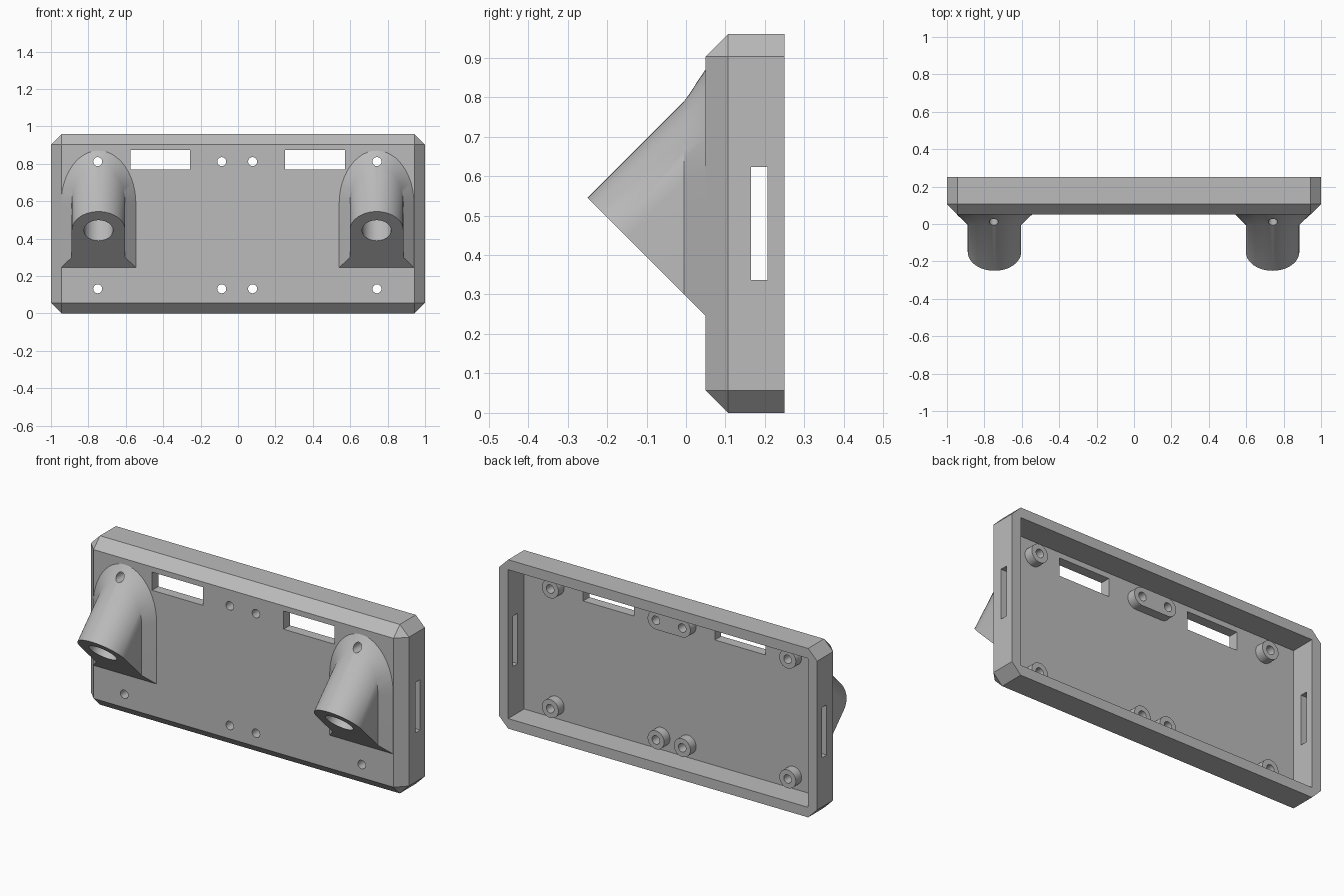
import bpy, bmesh
from math import sin, cos, pi, radians, sqrt
from mathutils import Vector

if "Cube" in bpy.data.objects:
    bpy.data.objects.remove(bpy.data.objects["Cube"])

grey = bpy.data.materials.new("plain grey")
grey.use_nodes = True
GREY = (0.5, 0.5, 0.5, 1)
grey.diffuse_color = GREY
grey.node_tree.nodes["Principled BSDF"].inputs["Base Color"].default_value = GREY

# Main dimensions
FRONT, BACK, HEIGHT, WALL = 0.05, 0.25, 0.96, 0.057
FLOOR = FRONT + WALL
MOUNT_X = (-0.746, 0.741)
HOLE_X = (-0.75, -0.087, 0.078, 0.743)
HOLE_Z = (0.132, 0.812)


def finish(name, bm):
    bmesh.ops.recalc_face_normals(bm, faces=bm.faces)
    mesh = bpy.data.meshes.new(name)
    bm.to_mesh(mesh)
    bm.free()
    mesh.materials.append(grey)
    obj = bpy.data.objects.new(name, mesh)
    bpy.context.collection.objects.link(obj)
    return obj


def hull(name, points):
    """Convex solid around a set of points."""
    bm = bmesh.new()
    for p in points:
        bm.verts.new(p)
    bmesh.ops.convex_hull(bm, input=bm.verts)
    bmesh.ops.dissolve_limit(bm, angle_limit=radians(1), verts=bm.verts, edges=bm.edges)
    return finish(name, bm)


def box(name, x, y, z):
    return hull(name, [(a, b, c) for a in x for b in y for c in z])


def rings(start, end, r, n=32):
    """Points of the two end circles of a cylinder lying in the yz plane."""
    start, end = Vector(start), Vector(end)
    side = Vector((1, 0, 0))
    up = (end - start).normalized().cross(side)
    turn = [2 * pi * i / n for i in range(n)]
    return [c + r * (cos(t) * side + sin(t) * up) for c in (start, end) for t in turn]


def cut(obj, cutters):
    for c in cutters:
        mod = obj.modifiers.new("cut", 'BOOLEAN')
        mod.operation, mod.solver, mod.object = 'DIFFERENCE', 'EXACT', c
    bpy.context.view_layer.update()
    mesh = bpy.data.meshes.new_from_object(
        obj.evaluated_get(bpy.context.evaluated_depsgraph_get()))
    obj.modifiers.clear()
    obj.data = mesh


def arch(cx, w, cz, rz, bottom, y_of, n=24):
    """Arch outline: two legs and a half ellipse; y_of gives the depth at each z."""
    pts = [(w, bottom)]
    pts += [(w * cos(pi * i / n), cz + rz * sin(pi * i / n)) for i in range(n + 1)]
    pts += [(-w, bottom)]
    return [(cx + x, y_of(z), z) for x, z in pts]


# Tray with chamfered front and corners
zs = (0, HEIGHT)
outer = [(sx * (1 - WALL), FRONT, z) for sx in (-1, 1) for z in (WALL, HEIGHT - WALL)]
for sx in (-1, 1):
    for y in (FRONT + WALL, BACK):
        outer += [(sx * (1 - WALL), y, z) for z in zs]
        outer += [(sx, y, z) for z in (WALL, HEIGHT - WALL)]
tray = hull("tray", outer)

# Cutters shared by the parts
cavity = box("cavity_cutter", (WALL - 1, 1 - WALL), (FLOOR, BACK + 0.1), (WALL, HEIGHT - WALL))
side_slot = box("side_slot_cutter", (-1.1, 1.1), (0.165, 0.207), (0.337, 0.623))
windows = [box("window_cutter", (x, x + 0.32), (0, FLOOR + 0.05), (0.77, 0.873))
           for x in (-0.576, 0.252)]
screw_holes = [hull("screw_hole_cutter", rings((x, -0.4, z), (x, 0.3, z), 0.024))
               for x in HOLE_X for z in HOLE_Z]
cut(tray, [cavity, side_slot] + windows + screw_holes)
parts = [tray]

# Angled tube mounts, flared where they meet the tray
R, FLARE, TIP_Y, TIP_Z = 0.143, 0.2, -0.25, 0.545
SOCKET_Y, SOCKET_Z = TIP_Y + R / sqrt(2), TIP_Z - R / sqrt(2)
MID = -0.005
bores = []
for cx in MOUNT_X:
    slope = lambda z: TIP_Y + TIP_Z - z
    mid_z = SOCKET_Z + MID - SOCKET_Y
    low_mid, low_base = TIP_Z + TIP_Y - MID, TIP_Z + TIP_Y - FRONT
    outlines = [
        arch(cx, R, SOCKET_Z, R / sqrt(2), low_mid, slope),
        arch(cx, R, mid_z, R * sqrt(2), low_mid, lambda z: MID),
        arch(cx, FLARE, mid_z, FLARE * sqrt(2), low_base, lambda z: FRONT),
        arch(cx, FLARE, mid_z, FLARE * sqrt(2), low_base, lambda z: FRONT + 0.01),
    ]
    bm = bmesh.new()
    loops = [[bm.verts.new(p) for p in o] for o in outlines]
    for a, b in zip(loops, loops[1:]):
        for i in range(len(a)):
            j = (i + 1) % len(a)
            bm.faces.new((a[i], a[j], b[j], b[i]))
    bm.faces.new(loops[0])
    bm.faces.new(loops[-1])
    bmesh.ops.remove_doubles(bm, verts=bm.verts, dist=0.0005)
    mount = finish("left_tube_mount" if cx > 0 else "right_tube_mount", bm)
    bore = hull("bore_cutter", rings((cx, SOCKET_Y - 0.1, SOCKET_Z - 0.1),
                                     (cx, SOCKET_Y + 0.14, SOCKET_Z + 0.14), 0.078))
    bores.append(bore)
    cut(mount, [bore] + screw_holes)
    parts.append(mount)

# Screw bosses on the inner floor; the upper middle pair shares one body
groups = [(HOLE_Z[0], (x,)) for x in HOLE_X]
groups += [(HOLE_Z[1], g) for g in (HOLE_X[:1], HOLE_X[1:3], HOLE_X[3:])]
for z, xs in groups:
    pts = [p for x in xs for p in rings((x, FLOOR - 0.005, z), (x, FLOOR + 0.052, z), 0.052)]
    boss = hull("screw_boss" if len(xs) == 1 else "double_screw_boss", pts)
    cut(boss, screw_holes)
    parts.append(boss)

# Remove the cutters and shade the parts
for c in [cavity, side_slot] + windows + screw_holes + bores:
    bpy.data.objects.remove(c)
bpy.ops.object.select_all(action='DESELECT')
for p in parts:
    p.select_set(True)
bpy.context.view_layer.objects.active = tray
bpy.ops.object.shade_smooth_by_angle(angle=radians(30))
